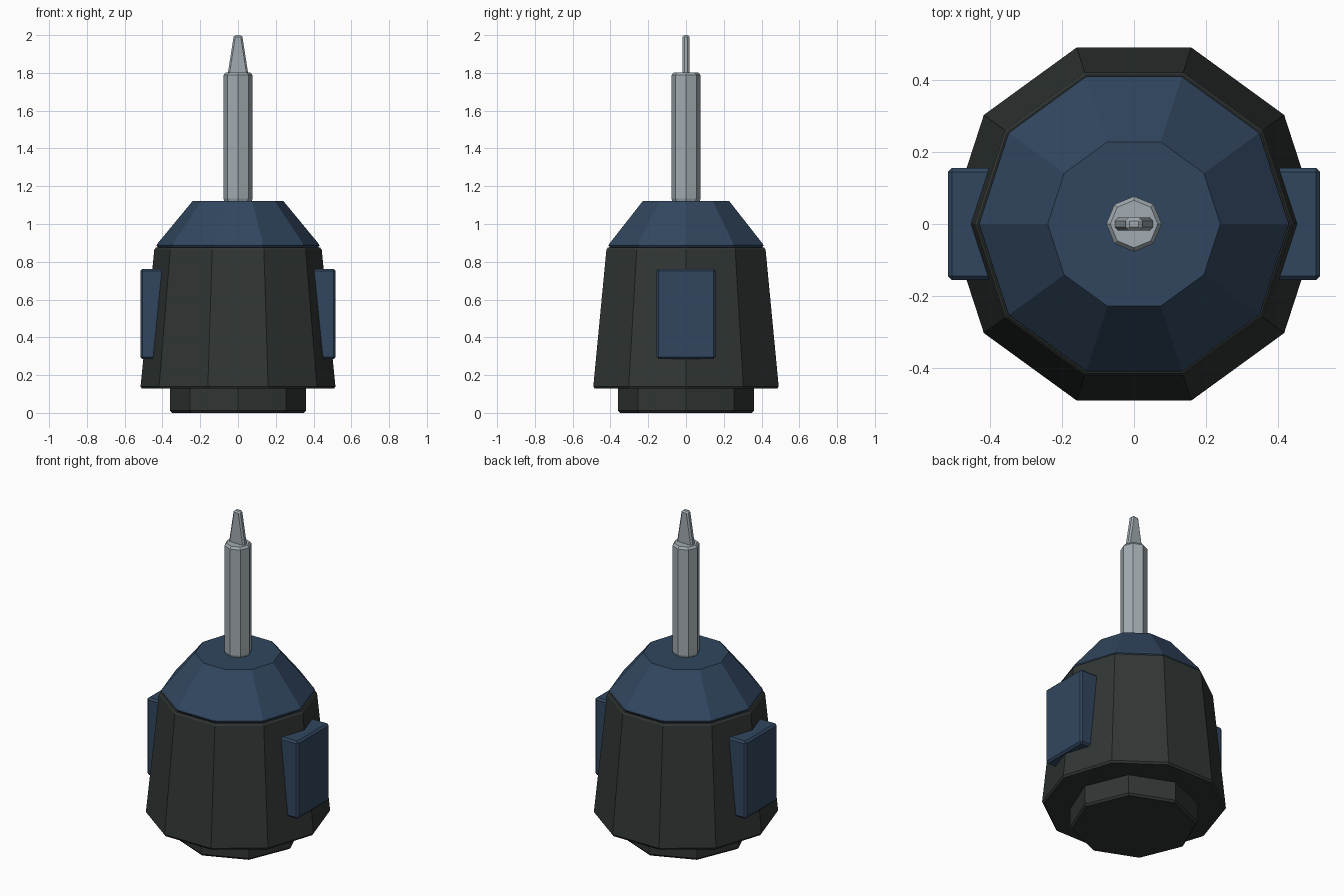
import bpy
import bmesh
from math import cos, sin, tau

cube = bpy.data.objects.get("Cube")
if cube:
    bpy.data.objects.remove(cube, do_unlink=True)


def material(name, rgb):
    mat = bpy.data.materials.new(name)
    mat.use_nodes = True
    mat.diffuse_color = (*rgb, 1)
    mat.node_tree.nodes["Principled BSDF"].inputs["Base Color"].default_value = (*rgb, 1)
    return mat


dark = material("charcoal", (0.03, 0.037, 0.035))
blue = material("navy blue", (0.031, 0.062, 0.115))
steel = material("steel grey", (0.36, 0.41, 0.44))


def finish(name, bm, mat):
    bmesh.ops.recalc_face_normals(bm, faces=bm.faces)
    mesh = bpy.data.meshes.new(name)
    bm.to_mesh(mesh)
    bm.free()
    mesh.materials.append(mat)
    obj = bpy.data.objects.new(name, mesh)
    bpy.context.collection.objects.link(obj)
    return obj


def turned(name, sides, profile, mat):
    """Closed faceted solid from (radius, height) rings, first corner on +x."""
    bm = bmesh.new()
    rings = [[bm.verts.new((r * cos(tau * i / sides), r * sin(tau * i / sides), z))
              for i in range(sides)] for r, z in profile]
    for low, high in zip(rings, rings[1:]):
        for i in range(sides):
            j = (i + 1) % sides
            bm.faces.new((low[i], low[j], high[j], high[i]))
    bm.faces.new(rings[0][::-1])
    bm.faces.new(rings[-1])
    return finish(name, bm, mat)


def block(name, low, high, mat, bevel, taper=1):
    """Bevelled box; taper narrows the top along x."""
    bm = bmesh.new()
    bmesh.ops.create_cube(bm, size=1)
    for v in bm.verts:
        top = v.co.z > 0
        for k in range(3):
            v.co[k] = high[k] if v.co[k] > 0 else low[k]
        if top:
            v.co.x *= taper
    obj = finish(name, bm, mat)
    mod = obj.modifiers.new("edge_bevel", "BEVEL")
    mod.width = bevel
    mod.segments = 1
    return obj


# Handle: foot, tapered body and sloping collar
turned("foot", 8, [(0.35, 0), (0.36, 0.012), (0.36, 0.14)], dark)
turned("body", 10, [(0.508, 0.128), (0.516, 0.14), (0.443, 0.865), (0.435, 0.875)], dark)
turned("collar", 10, [(0.42, 0.87), (0.431, 0.885), (0.429, 0.893), (0.24, 1.122)], blue)

# Grip pads on both sides
for side, name in ((1, "left_grip_pad"), (-1, "right_grip_pad")):
    xs = sorted((side * 0.39, side * 0.517))
    block(name, (xs[0], -0.156, 0.285), (xs[1], 0.156, 0.763), blue, 0.011)

# Steel shaft and flat tapered tip
turned("shaft", 8, [(0.07, 1.115), (0.077, 1.135), (0.077, 1.788), (0.066, 1.802)], steel)
block("flat_tip", (-0.055, -0.018, 1.79), (0.055, 0.018, 2.0), steel, 0.009, 0.4)
